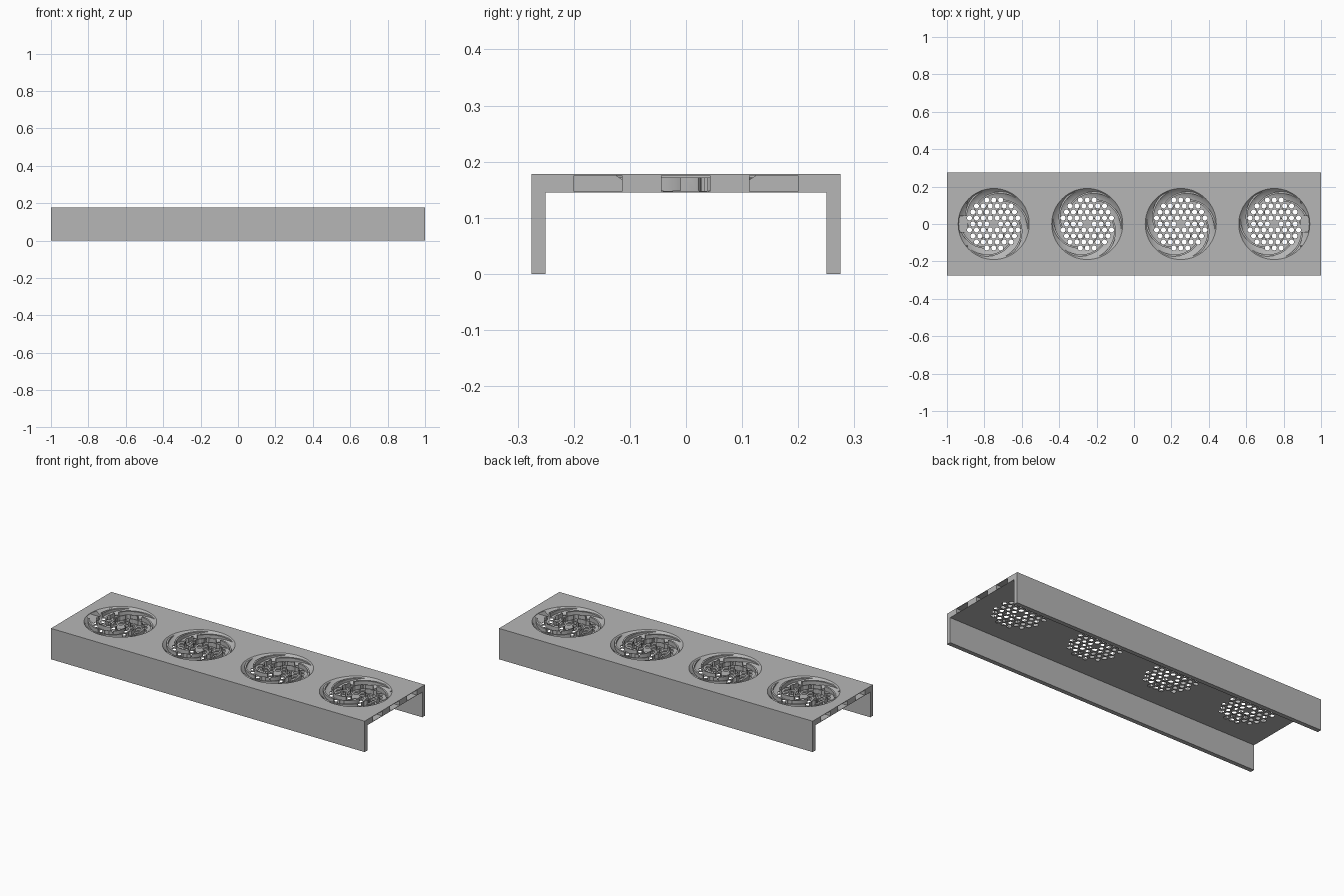
import bpy
import bmesh
from math import sin, cos, pi, radians, hypot

cube = bpy.data.objects.get("Cube")
if cube:
    bpy.data.objects.remove(cube, do_unlink=True)

TOP, UNDER = 0.178, 0.145
FANS = (-0.75, -0.25, 0.25, 0.75)

grey = bpy.data.materials.new("light_grey")
grey.use_nodes = True
grey.diffuse_color = (0.47, 0.47, 0.47, 1)
grey.node_tree.nodes["Principled BSDF"].inputs["Base Color"].default_value = (0.47, 0.47, 0.47, 1)


def make(name, bm):
    bmesh.ops.recalc_face_normals(bm, faces=bm.faces)
    mesh = bpy.data.meshes.new(name)
    bm.to_mesh(mesh)
    bm.free()
    mesh.materials.append(grey)
    obj = bpy.data.objects.new(name, mesh)
    bpy.context.collection.objects.link(obj)
    return obj


def loft(bm, rings, closed=True):
    """Skin matching rings of points and cap both ends."""
    rows = [[bm.verts.new(p) for p in ring] for ring in rings]
    n = len(rows[0])
    for a, b in zip(rows, rows[1:]):
        for i in range(n):
            j = (i + 1) % n
            bm.faces.new((a[i], a[j], b[j], b[i]))
    bm.faces.new(rows[0])
    bm.faces.new(rows[-1][::-1])


def lathe(bm, cx, cy, profile, sides):
    loft(bm, [[(cx + r * cos(2 * pi * i / sides), cy + r * sin(2 * pi * i / sides), z)
               for i in range(sides)] for r, z in profile])


def box(bm, x0, x1, y0, y1, z0, z1):
    loft(bm, [[(x0, y0, z), (x1, y0, z), (x1, y1, z), (x0, y1, z)] for z in (z0, z1)])


def combine(target, tool, operation):
    tool.hide_render = True
    mod = target.modifiers.new(operation, 'BOOLEAN')
    mod.operation, mod.solver, mod.object = operation, 'EXACT', tool
    bpy.context.view_layer.objects.active = target
    bpy.ops.object.modifier_apply(modifier=mod.name)
    bpy.data.objects.remove(tool, do_unlink=True)


# Channel body: top plate with two long side walls
section = [(-0.275, 0), (-0.25, 0), (-0.25, UNDER), (0.25, UNDER),
           (0.25, 0), (0.275, 0), (0.275, TOP), (-0.275, TOP)]
bm = bmesh.new()
loft(bm, [[(x, y, z) for y, z in section] for x in (-1, 1)])
body = make("vented_channel", bm)

# Round bowls sunk into the plate
bowl = [(0.19, 0.19), (0.19, TOP), (0.18, 0.168), (0.17, 0.16),
        (0.158, 0.153), (0.146, 0.149), (0.135, 0.148)]
bm = bmesh.new()
for x in FANS:
    lathe(bm, x, 0, bowl, 72)
combine(body, make("bowl_cutter", bm), 'DIFFERENCE')

# Six spiral vanes in every bowl
bm = bmesh.new()
STEPS = 28
for x in FANS:
    for k in range(6):
        rings = []
        for s in range(STEPS + 1):
            t = s / STEPS
            a = radians(50 + 60 * k + 170 * t)
            r = 0.188 - 0.09 * t - 0.05 * t * t
            rings.append([(x + q * cos(a), q * sin(a), z) for q, z in
                          ((r - 0.005, 0.1465), (r + 0.005, 0.1465),
                           (r + 0.005, 0.172), (r - 0.005, 0.172))])
        loft(bm, rings)
combine(body, make("vane_tool", bm), 'UNION')

# Hexagonal grid of vent holes through floor and vanes, solid at the hub
bm = bmesh.new()
PITCH = 0.037
for x in FANS:
    for row in range(-4, 5):
        for col in range(-5, 6):
            hx = (col + 0.5 * (row % 2)) * PITCH
            hy = row * PITCH * 0.866
            if 0.01 < hypot(hx, hy) < 0.136:
                lathe(bm, x + hx, hy, [(0.0135, 0.13), (0.0135, 0.2)], 14)
combine(body, make("hole_cutter", bm), 'DIFFERENCE')

# Three sockets in each end
bm = bmesh.new()
for x0, x1 in ((-1.05, -0.89), (0.89, 1.05)):
    for y0, y1 in ((-0.2, -0.114), (-0.044, 0.043), (0.113, 0.2)):
        box(bm, x0, x1, y0, y1, 0.1472, 0.1752)
combine(body, make("socket_cutter", bm), 'DIFFERENCE')

# Smooth the curved walls, keep hard edges
bpy.ops.object.select_all(action='DESELECT')
body.select_set(True)
bpy.context.view_layer.objects.active = body
bpy.ops.object.shade_smooth_by_angle(angle=radians(30))
